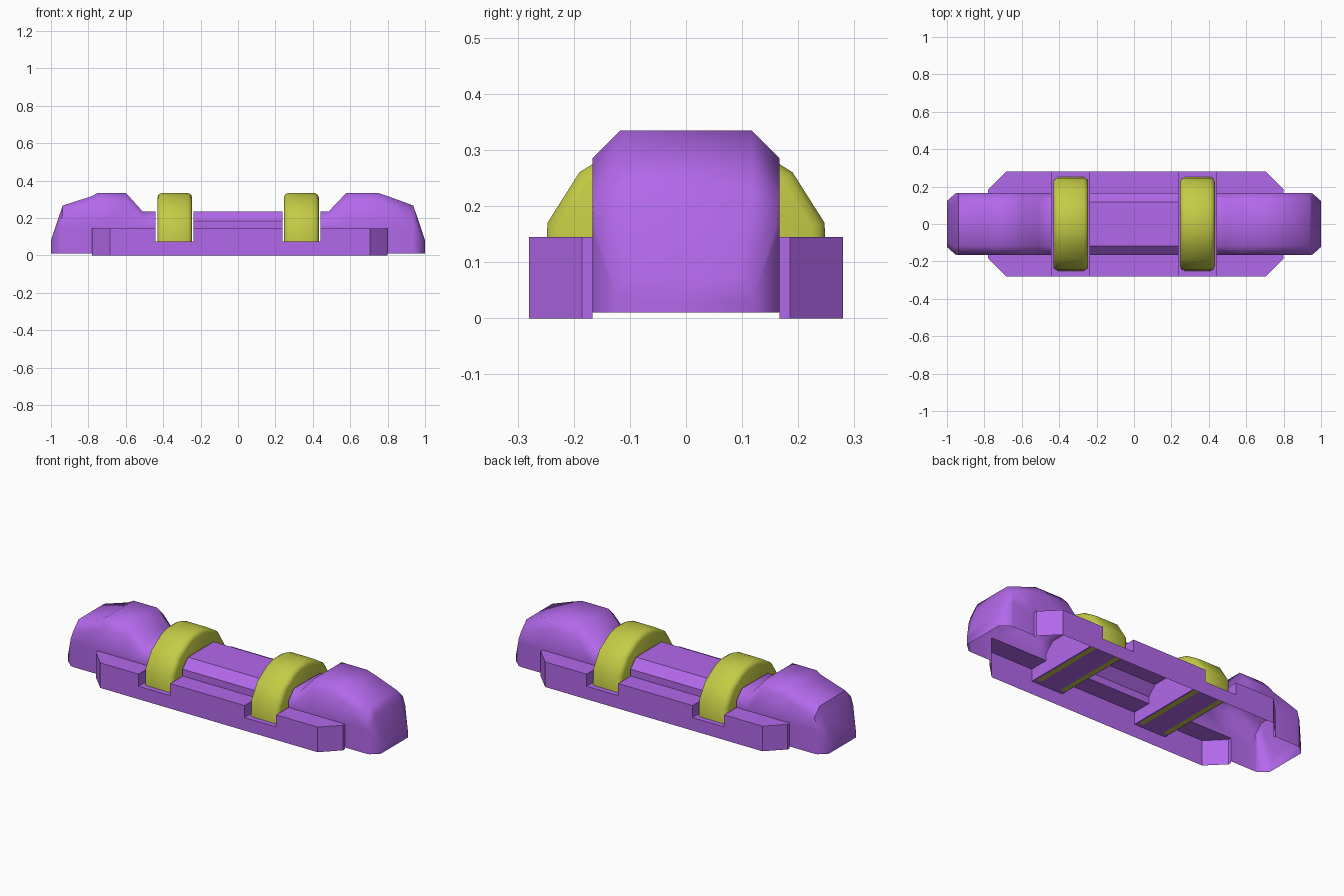
import bpy, bmesh, math
from mathutils import Vector

if "Cube" in bpy.data.objects:
    bpy.data.objects.remove(bpy.data.objects["Cube"])


def material(name, rgb):
    m = bpy.data.materials.new(name)
    m.diffuse_color = (*rgb, 1)
    m.use_nodes = True
    m.node_tree.nodes["Principled BSDF"].inputs["Base Color"].default_value = m.diffuse_color
    return m


purple = material("purple", (0.45, 0.14, 0.83))
yellow = material("yellow", (0.55, 0.60, 0.06))


def add_face(bm, pts, ref):
    """Add a face whose normal points away from ref."""
    f = bm.faces.new([bm.verts.new(p) for p in pts])
    f.normal_update()
    if f.normal.dot(f.calc_center_median() - Vector(ref)) < 0:
        f.normal_flip()


def finish(bm, name, mat, angle):
    bmesh.ops.remove_doubles(bm, verts=bm.verts[:], dist=0.0005)
    me = bpy.data.meshes.new(name)
    bm.to_mesh(me)
    bm.free()
    ob = bpy.data.objects.new(name, me)
    bpy.context.collection.objects.link(ob)
    me.materials.append(mat)
    bpy.ops.object.select_all(action='DESELECT')
    ob.select_set(True)
    bpy.context.view_layer.objects.active = ob
    bpy.ops.object.shade_smooth_by_angle(angle=math.radians(angle))
    return ob


PLATE_Z, FLOOR_Z, PLATE_Y = 0.145, 0.075, 0.28
SLOTS = [(-0.44, -0.238), (0.238, 0.44)]


def section(x, w, z, c):
    """Chamfered arch section of the body, bottom left to bottom right."""
    m = min(PLATE_Z, z - c - 0.02)
    half = [(w, m), (w, z - c), (w - c, z)]
    return [(x, y, h) for y, h in half] + [(x, -y, h) for y, h in reversed(half)]


def loft(bm, stations):
    ref = (sum(s[0] for s in stations) / len(stations), 0, 0.08)
    rows = [section(*s) for s in stations]
    for a, b in zip(rows, rows[1:]):
        for i in range(5):
            add_face(bm, (a[i], a[i + 1], b[i + 1], b[i]), ref)
    return rows, ref


def slot_wall(bm, row, ref):
    x = row[0][0]
    pts = [(x, PLATE_Y, FLOOR_Z), (x, PLATE_Y, PLATE_Z)] + row
    pts += [(x, -PLATE_Y, PLATE_Z), (x, -PLATE_Y, FLOOR_Z)]
    add_face(bm, pts, ref)


# Domed ends: lofted shells, open underneath
for s, name, xs in ((1, "right_dome", (0.485, 0.58, 0.745)),
                    (-1, "left_dome", (0.51, 0.60, 0.75))):
    bm = bmesh.new()
    end = 0.80 if s > 0 else 0.78
    st = [(0.44, .167, .235, .05), (xs[0], .167, .235, .05), (xs[1], .167, .335, .05),
          (xs[2], .167, .335, .05), (end, .167, .317, .05), (0.937, .167, .267, .05),
          (0.955, .163, .215, .045), (1.0, .123, .08, .03)]
    rows, ref = loft(bm, [(s * x, w, z, c) for x, w, z, c in st])
    slot_wall(bm, rows[0], ref)
    # lower skirt beyond the side plates, and the blunt tip
    drop = lambda p: (p[0], p[1], 0.01)
    for a, b in zip(rows[4:], rows[5:]):
        for i in (0, 5):
            add_face(bm, (a[i], b[i], drop(b[i]), drop(a[i])), ref)
    tip = rows[-1]
    add_face(bm, [drop(tip[0])] + tip + [drop(tip[5])], ref)
    finish(bm, name, purple, 50)

# Middle body between the hoops
bm = bmesh.new()
rows, ref = loft(bm, [(x, .167, .235, .05) for x in (-0.238, 0.238)])
for r in rows:
    slot_wall(bm, r, ref)
finish(bm, "middle_body", purple, 30)

# Side plates with chamfered corners and slot notches
bm = bmesh.new()
ref = (0, 0, 0.05)
for sy in (1, -1):
    def wall(p, q, top):
        add_face(bm, [(p[0], sy * p[1], 0), (q[0], sy * q[1], 0),
                      (q[0], sy * q[1], top), (p[0], sy * p[1], top)], ref)
    for e, c, inner in ((0.80, 0.705, 0.44), (-0.78, -0.685, -0.44)):
        path = [(e, .167), (e, .185), (c, PLATE_Y), (inner, PLATE_Y)]
        for p, q in zip(path, path[1:]):
            wall(p, q, PLATE_Z)
        add_face(bm, [(x, sy * y, PLATE_Z) for x, y in path + [(inner, .167)]], ref)
    wall((-0.238, PLATE_Y), (0.238, PLATE_Y), PLATE_Z)
    add_face(bm, [(x, sy * y, PLATE_Z) for x, y in
                  ((-.238, .167), (.238, .167), (.238, PLATE_Y), (-.238, PLATE_Y))], ref)
    for a, b in SLOTS:
        wall((a, PLATE_Y), (b, PLATE_Y), FLOOR_Z)
for a, b in SLOTS:
    add_face(bm, [(a, -PLATE_Y, FLOOR_Z), (b, -PLATE_Y, FLOOR_Z),
                  (b, PLATE_Y, FLOOR_Z), (a, PLATE_Y, FLOOR_Z)], (0, 0, 0))
finish(bm, "side_plates", purple, 30)

# Hoops sitting in the slots, with rounded rims and bottom edge strips
half = [(.25, 0), (.247, .095), (.19, .185), (.10, .242), (.04, .26)]
arch = half + [(-y, z) for y, z in reversed(half)]
for cx, name in ((-0.338, "left_hoop"), (0.339, "right_hoop")):
    bm = bmesh.new()
    ref = (cx, 0, 0.15)
    rows = [[(cx + dx, y * k, FLOOR_Z + z * k) for y, z in arch]
            for dx, k in ((-.093, .91), (-.086, .965), (-.07, 1),
                          (.07, 1), (.086, .965), (.093, .91))]
    for a, b in zip(rows, rows[1:]):
        for i in range(len(arch) - 1):
            add_face(bm, (a[i], a[i + 1], b[i + 1], b[i]), ref)
    for r in (rows[0], rows[-1]):
        add_face(bm, r, ref)
    for s in (-1, 1):
        x0, x1 = cx + s * 0.065, cx + s * 0.093
        add_face(bm, [(x0, -.25, .072), (x1, -.25, .072),
                      (x1, .25, .072), (x0, .25, .072)], ref)
    finish(bm, name, yellow, 45)
